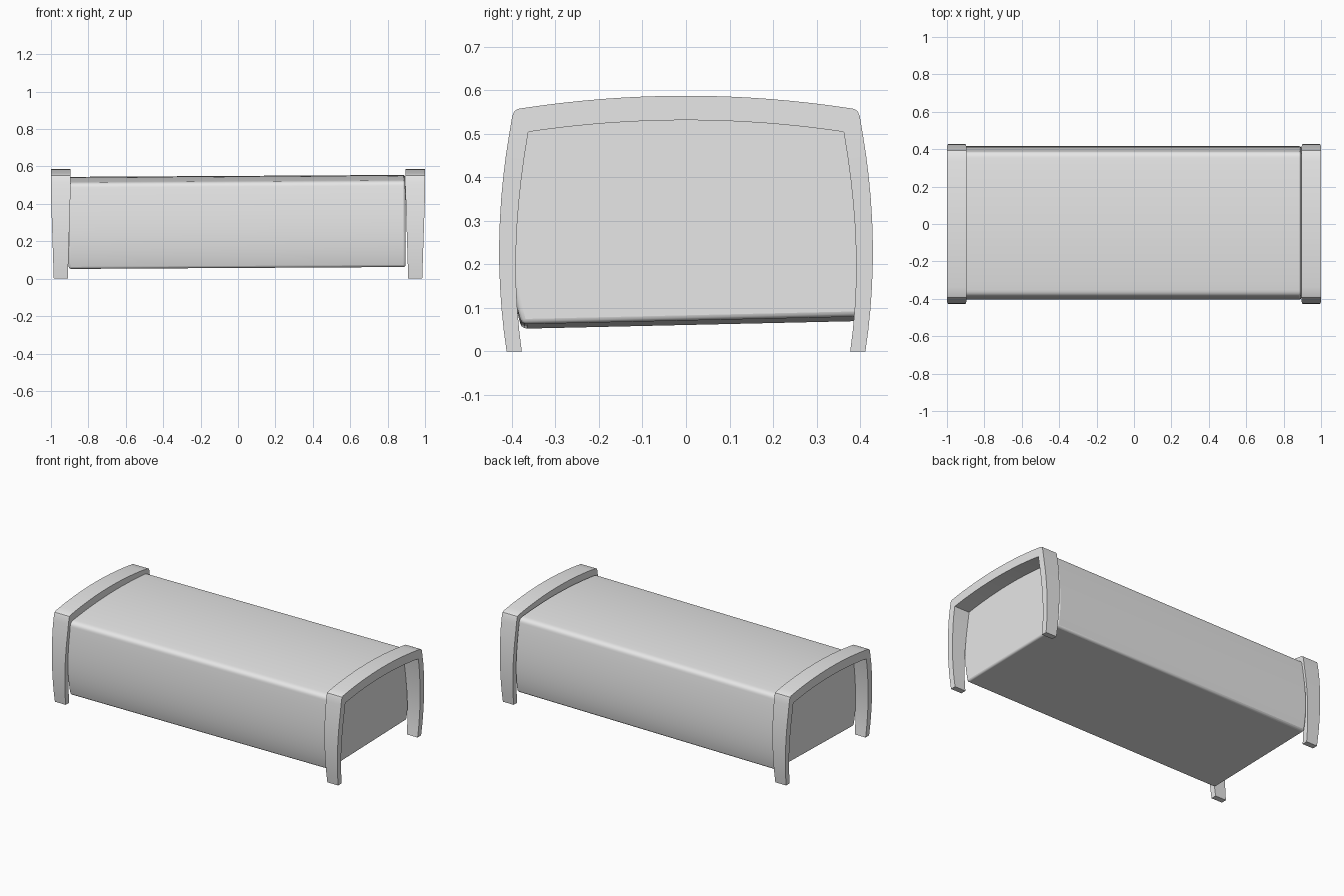
import bpy, bmesh, math
from mathutils import Matrix, Vector

if "Cube" in bpy.data.objects:
    bpy.data.objects.remove(bpy.data.objects["Cube"], do_unlink=True)

grey = bpy.data.materials.new("plain_grey")
grey.use_nodes = True
grey.diffuse_color = (0.8, 0.8, 0.8, 1)
grey.node_tree.nodes["Principled BSDF"].inputs["Base Color"].default_value = (0.8, 0.8, 0.8, 1)


def curve(points, steps=10):
    """Smooth quadratic arc through three (y, z) points."""
    a, m, b = (Vector(p) for p in points)
    c = 2 * m - (a + b) / 2
    ts = [i / steps for i in range(steps + 1)]
    return [a * (1 - t) ** 2 + c * 2 * t * (1 - t) + b * t * t for t in ts]


def arch(side, crown):
    """Left side upwards, crown across, right side downwards."""
    up = curve(side)
    down = [Vector((-p.x, p.y)) for p in reversed(up)]
    top = curve((crown[0], crown[1], (-crown[0][0], crown[0][1])), 16)
    return up + top + down


def finish(bm, name, angle):
    bmesh.ops.remove_doubles(bm, verts=bm.verts, dist=1e-5)
    bmesh.ops.recalc_face_normals(bm, faces=bm.faces)
    mesh = bpy.data.meshes.new(name)
    bm.to_mesh(mesh)
    bm.free()
    mesh.materials.append(grey)
    obj = bpy.data.objects.new(name, mesh)
    bpy.context.collection.objects.link(obj)
    bpy.ops.object.select_all(action='DESELECT')
    obj.select_set(True)
    bpy.context.view_layer.objects.active = obj
    bpy.ops.object.shade_smooth_by_angle(angle=math.radians(angle))
    return obj


# End frames: arched legs joined by a crowned rail, slimmer towards the feet
outer = arch([(-0.412, 0), (-0.429, 0.25), (-0.405, 0.505)],
             [(-0.385, 0.557), (0, 0.587)])
# Soften the shoulders
outer[10:11] = [outer[10], Vector((-0.399, 0.54)), Vector((-0.394, 0.552))]
outer[-11:-10] = [Vector((0.394, 0.552)), Vector((0.399, 0.54)), outer[-11]]
inner = arch([(-0.377, 0), (-0.39, 0.24), (-0.362, 0.504)],
             [(-0.362, 0.504), (0, 0.531)])
# The inner edge is repeated at its corners so both outlines pair up
inner[10:11] = [inner[10]] * 3
inner[-11:-10] = [inner[-11]] * 3


def end_frame(name, sign):
    bm = bmesh.new()
    rings = []
    for o, i in zip(outer, inner):
        ring = []
        for p, x in ((o, 1.0), (i, 1.0), (i, 0.896), (o, 0.896)):
            slim = max(0, 1 - p.y / 0.45)
            x += (-0.015 if x == 1.0 else 0.014) * slim
            ring.append(bm.verts.new((sign * x, p.x, p.y)))
        rings.append(ring)
    for a, b in zip(rings, rings[1:]):
        for k in range(4):
            n = (k + 1) % 4
            bm.faces.new((a[k], a[n], b[n], b[k]))
    bm.faces.new(rings[0])
    bm.faces.new(rings[-1])
    bmesh.ops.dissolve_degenerate(bm, dist=1e-5, edges=bm.edges)
    return finish(bm, name, 25)


end_frame("left_end_frame", 1)
end_frame("right_end_frame", -1)

# Body: long crowned block with bulging sides, tilted very slightly
bm = bmesh.new()
side = curve([(-0.388, 0.066), (-0.41, 0.25), (-0.388, 0.5)])
shoulder = curve([(-0.388, 0.5), (-0.378, 0.521), (-0.352, 0.53)], 6)
half = side + shoulder[1:]
crown = curve([(-0.352, 0.53), (0, 0.549), (0.352, 0.53)], 16)
section = half + crown[1:-1] + [Vector((-p.x, p.y)) for p in reversed(half)]
profile = [bm.verts.new((-0.905, p.x, p.y)) for p in section]
cap = bm.faces.new(profile)
swept = bmesh.ops.extrude_face_region(bm, geom=[cap], use_keep_orig=True)
moved = [v for v in swept["geom"] if isinstance(v, bmesh.types.BMVert)]
bmesh.ops.translate(bm, verts=moved, vec=(1.802, 0, 0))
tilt = Matrix.Rotation(math.radians(1.3), 4, 'X') @ Matrix.Rotation(math.radians(-0.33), 4, 'Y')
bmesh.ops.transform(bm, matrix=Matrix.Translation((0, 0.012, 0)) @ tilt, verts=bm.verts)
body = finish(bm, "body", 40)
bevel = body.modifiers.new("soft_edges", 'BEVEL')
bevel.width = 0.012
bevel.segments = 3
bevel.limit_method = 'ANGLE'
bevel.angle_limit = math.radians(50)
